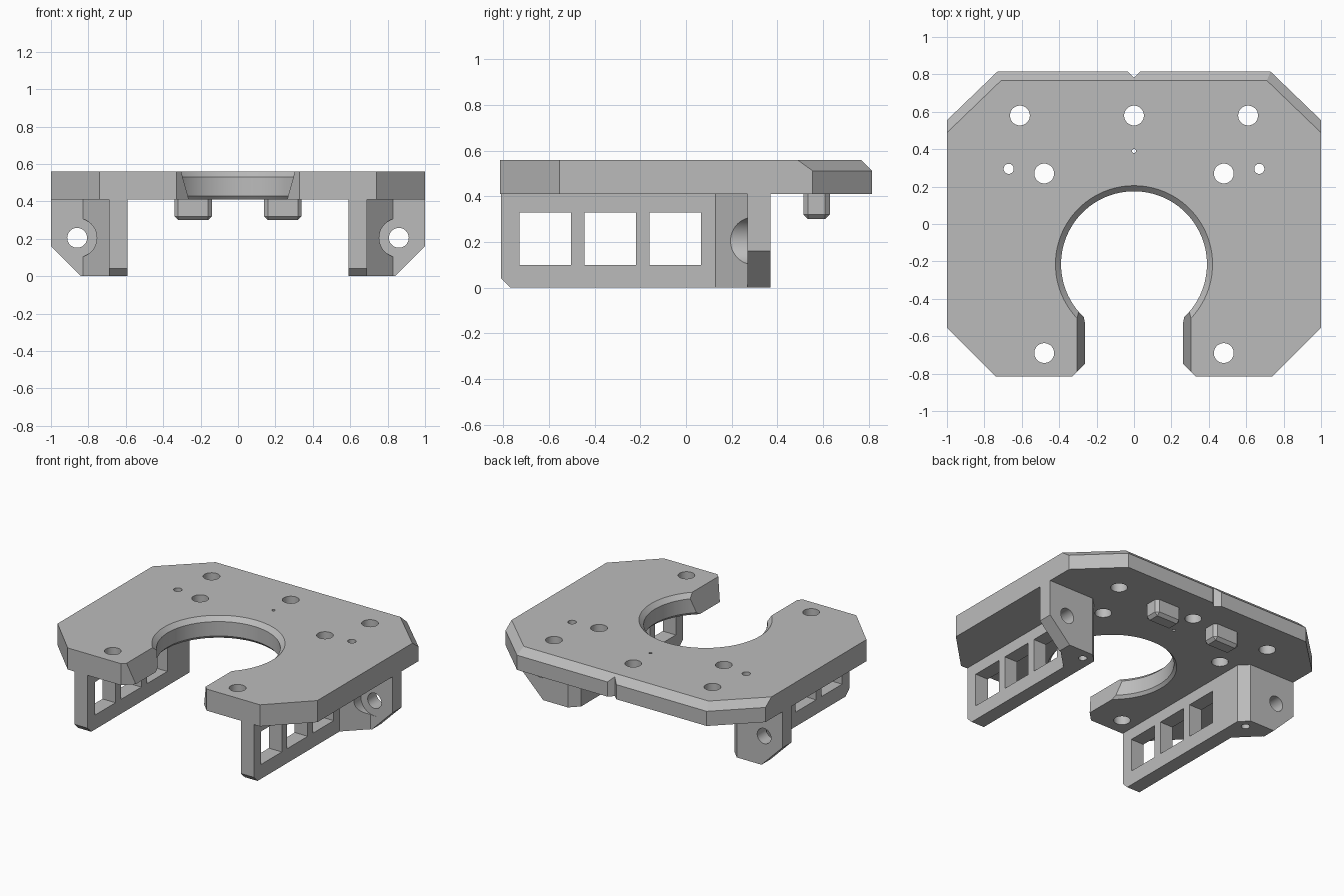
import bpy, bmesh, math
from mathutils import Vector

if "Cube" in bpy.data.objects:
    bpy.data.objects.remove(bpy.data.objects["Cube"])

grey = bpy.data.materials.new("machined_grey")
grey.use_nodes = True
COLOUR = (0.5, 0.5, 0.5, 1)
grey.diffuse_color = COLOUR
grey.node_tree.nodes["Principled BSDF"].inputs["Base Color"].default_value = COLOUR

PLATE_BOTTOM, PLATE_TOP = 0.41, 0.56
PLACE = {"x": lambda a, b, t: (t, a, b),
         "y": lambda a, b, t: (a, t, b),
         "z": lambda a, b, t: (a, b, t)}


def finish(bm, name):
    bmesh.ops.recalc_face_normals(bm, faces=bm.faces)
    mesh = bpy.data.meshes.new(name)
    bm.to_mesh(mesh)
    bm.free()
    mesh.materials.append(grey)
    obj = bpy.data.objects.new(name, mesh)
    bpy.context.collection.objects.link(obj)
    return obj


def loft(name, sections, axis):
    """Skin equal-length 2D sections, each given as (position, points)."""
    bm = bmesh.new()
    rings = [[bm.verts.new(PLACE[axis](a, b, t)) for a, b in pts] for t, pts in sections]
    n = len(rings[0])
    for low, high in zip(rings, rings[1:]):
        for i in range(n):
            j = (i + 1) % n
            bm.faces.new((low[i], low[j], high[j], high[i]))
    bm.faces.new(rings[0])
    bm.faces.new(rings[-1])
    return finish(bm, name)


def prism(name, pts, axis, lo, hi):
    return loft(name, [(lo, pts), (hi, pts)], axis)


def circle(centre, r, n=48):
    return [(centre[0] + r * math.cos(math.tau * i / n),
             centre[1] + r * math.sin(math.tau * i / n)) for i in range(n)]


def rect(a0, a1, b0, b1):
    return [(a0, b0), (a1, b0), (a1, b1), (a0, b1)]


def mirrored(half):
    return half + [(-x, y) for x, y in reversed(half)]


def bevel(obj, offset, rule):
    bm = bmesh.new()
    bm.from_mesh(obj.data)
    bmesh.ops.bevel(bm, geom=[e for e in bm.edges if rule(e)], offset=offset,
                    segments=1, affect="EDGES", clamp_overlap=True)
    bm.to_mesh(obj.data)
    bm.free()


def cut(obj, cutters):
    bpy.context.view_layer.objects.active = obj
    for cutter in cutters:
        cutter.hide_render = True
        mod = obj.modifiers.new("cut", "BOOLEAN")
        mod.operation, mod.solver, mod.object = "DIFFERENCE", "EXACT", cutter
        bpy.ops.object.modifier_apply(modifier=mod.name)
        bpy.data.objects.remove(cutter)


# Top plate with chamfered rear upper edges
plate = prism("top_plate", mirrored([(0.74, -0.815), (1, -0.555), (1, 0.555), (0.73, 0.815)]),
              "z", PLATE_BOTTOM, PLATE_TOP)
bevel(plate, 0.048, lambda e: all(v.co.z > 0.5 and v.co.y > 0.5 for v in e.verts))

# Round opening with chamfered rims, tapered slot, flared mouth and rear notch
bore = (0, -0.215)
cutters = [
    loft("bore_cutter", [(z, circle(bore, r, 96)) for z, r in
                         ((0.39, 0.425), (0.43, 0.39), (0.53, 0.39), (0.58, 0.44))], "z"),
    prism("slot_cutter", mirrored([(0.26, 0.40), (0.31, 0.58)]), "y", -0.9, -0.4),
    prism("mouth_cutter", mirrored([(0.36, -0.845), (0.25, -0.735)]), "z", 0.3, 0.7),
    prism("notch_cutter", [(-0.05, 0.83), (0, 0.782), (0.05, 0.83)], "z", 0.3, 0.7),
]

# Screw holes, dowel holes and centre mark
dowels = [(-0.67, 0.295), (0.67, 0.295)]
screws = [(0, 0.58)] + [(s * x, y) for s in (-1, 1)
                        for x, y in ((0.61, 0.58), (0.48, 0.27), (0.48, -0.69))]
for radius, centres in ((0.053, screws), (0.027, dowels), (0.011, [(0, 0.39)])):
    cutters += [prism("hole_cutter", circle(c, radius), "z", 0.3, 0.7) for c in centres]
cut(plate, cutters)


# Side legs: windowed rail ending in a drilled mounting block
def make_leg(name, s):
    def flip(pts):
        return [(s * a, b) for a, b in pts]

    leg = prism(name, flip([(0.59, -0.81), (0.69, -0.81), (0.69, 0.13), (0.83, 0.27),
                            (1, 0.27), (1, 0.37), (0.65, 0.37), (0.59, 0.31)]),
                "z", 0, PLATE_BOTTOM)
    bolt = (s * 0.86, 0.205)
    tools = [
        prism("toe_cutter", [(-0.85, 0.08), (-0.85, -0.04), (-0.73, -0.04)], "x", s * 0.5, s * 0.8),
        prism("corner_cutter", flip([(0.80, -0.04), (1.04, -0.04), (1.04, 0.20)]), "y", 0, 0.5),
        prism("counterbore_cutter", circle(bolt, 0.105), "y", 0.1, 0.272),
        prism("bolt_cutter", circle(bolt, 0.053), "y", 0.1, 0.5),
        prism("dowel_cutter", circle((s * 0.67, 0.295), 0.027), "z", -0.1, 0.5),
    ]
    for y in (-0.73, -0.445, -0.16):
        tools.append(prism("window_cutter", rect(y, y + 0.226, 0.10, 0.33),
                           "x", s * 0.5, s * 0.8))
    cut(leg, tools)
    return leg


parts = [plate, make_leg("left_leg", 1), make_leg("right_leg", -1)]

# Locating pegs under the rear of the plate
for name, s in (("left_peg", 1), ("right_peg", -1)):
    peg = prism(name, rect(s * 0.24 - 0.1, s * 0.24 + 0.1, 0.515, 0.63), "z", 0.30, PLATE_BOTTOM)
    bevel(peg, 0.02, lambda e: any(v.co.z < 0.35 for v in e.verts))
    parts.append(peg)

# Smooth the round walls, keep the machined edges crisp
bpy.ops.object.select_all(action="DESELECT")
for part in parts:
    part.select_set(True)
bpy.context.view_layer.objects.active = plate
bpy.ops.object.shade_smooth_by_angle(angle=math.radians(25))
